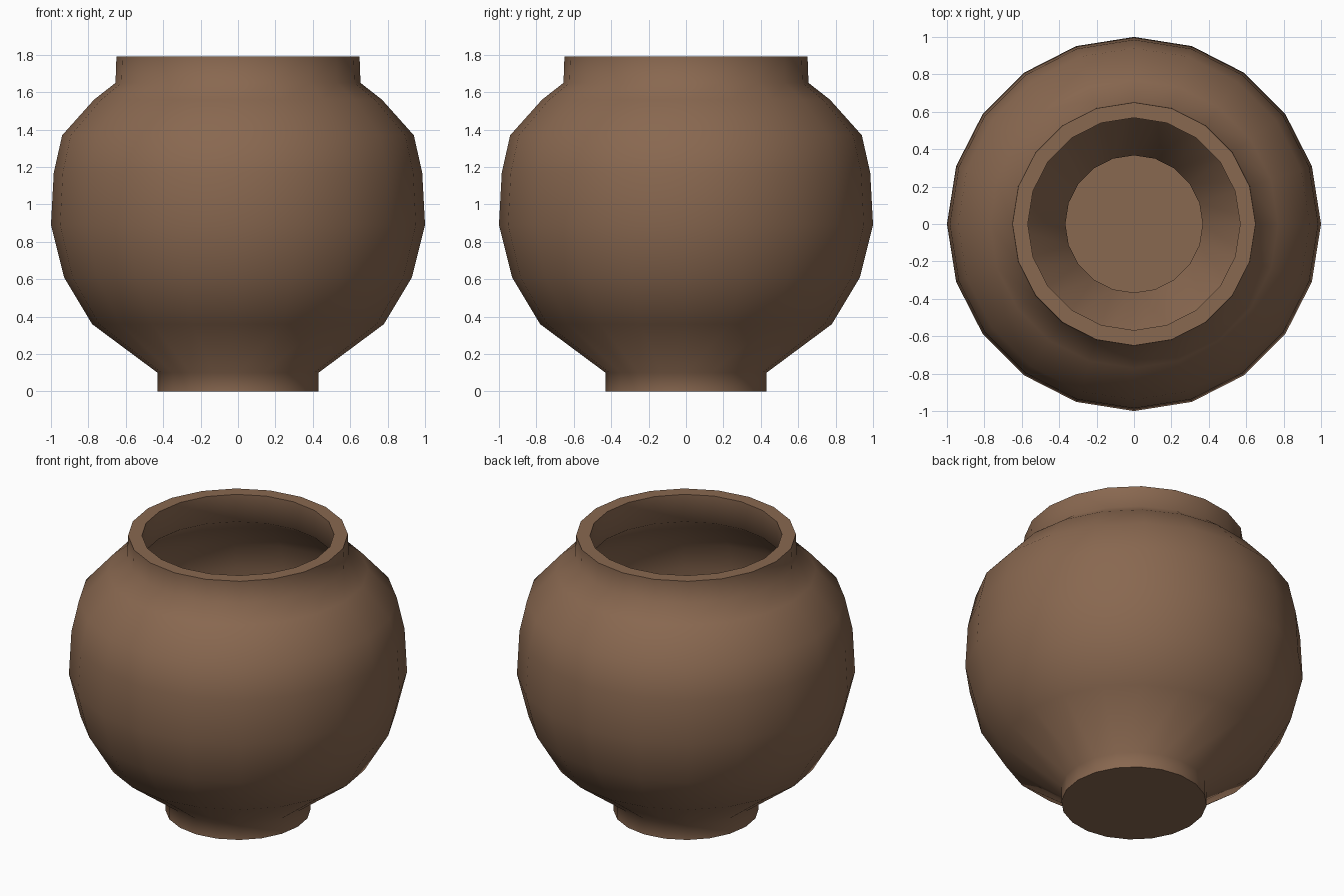
import bpy, bmesh, math

if "Cube" in bpy.data.objects:
    bpy.data.objects.remove(bpy.data.objects["Cube"])

SIDES = 20
# Profile (radius, height): outside going up, over the rim, inside going down
PROFILE = [
    (0.43, 0.0), (0.43, 0.10), (0.78, 0.36), (0.93, 0.61), (1.0, 0.89),
    (0.985, 1.17), (0.94, 1.37), (0.77, 1.56), (0.655, 1.65), (0.65, 1.79),
    (0.568, 1.79), (0.572, 1.61), (0.72, 1.50), (0.865, 1.33), (0.905, 1.15),
    (0.92, 0.90), (0.86, 0.65), (0.725, 0.42), (0.367, 0.14), (0.367, 0.08),
]

# Fired clay colour
clay = bpy.data.materials.new("brown_clay")
clay.diffuse_color = (0.25, 0.138, 0.08, 1.0)
clay.use_nodes = True
clay.node_tree.nodes["Principled BSDF"].inputs["Base Color"].default_value = clay.diffuse_color

# Pot body, lathed ring by ring
bm = bmesh.new()
rings = []
for r, z in PROFILE:
    rings.append([bm.verts.new((r * math.cos(2 * math.pi * i / SIDES),
                                r * math.sin(2 * math.pi * i / SIDES), z))
                  for i in range(SIDES)])
for a, b in zip(rings, rings[1:]):
    for i in range(SIDES):
        j = (i + 1) % SIDES
        bm.faces.new((a[i], a[j], b[j], b[i]))

# Underside and inner floor
bm.faces.new(rings[0][::-1])
bm.faces.new(rings[-1])
bmesh.ops.recalc_face_normals(bm, faces=bm.faces)

mesh = bpy.data.meshes.new("pot")
bm.to_mesh(mesh)
bm.free()
mesh.materials.append(clay)
pot = bpy.data.objects.new("pot", mesh)
bpy.context.collection.objects.link(pot)

# Smooth body with crisp rim and base edges
bpy.context.view_layer.objects.active = pot
pot.select_set(True)
bpy.ops.object.shade_smooth_by_angle(angle=math.radians(65))
